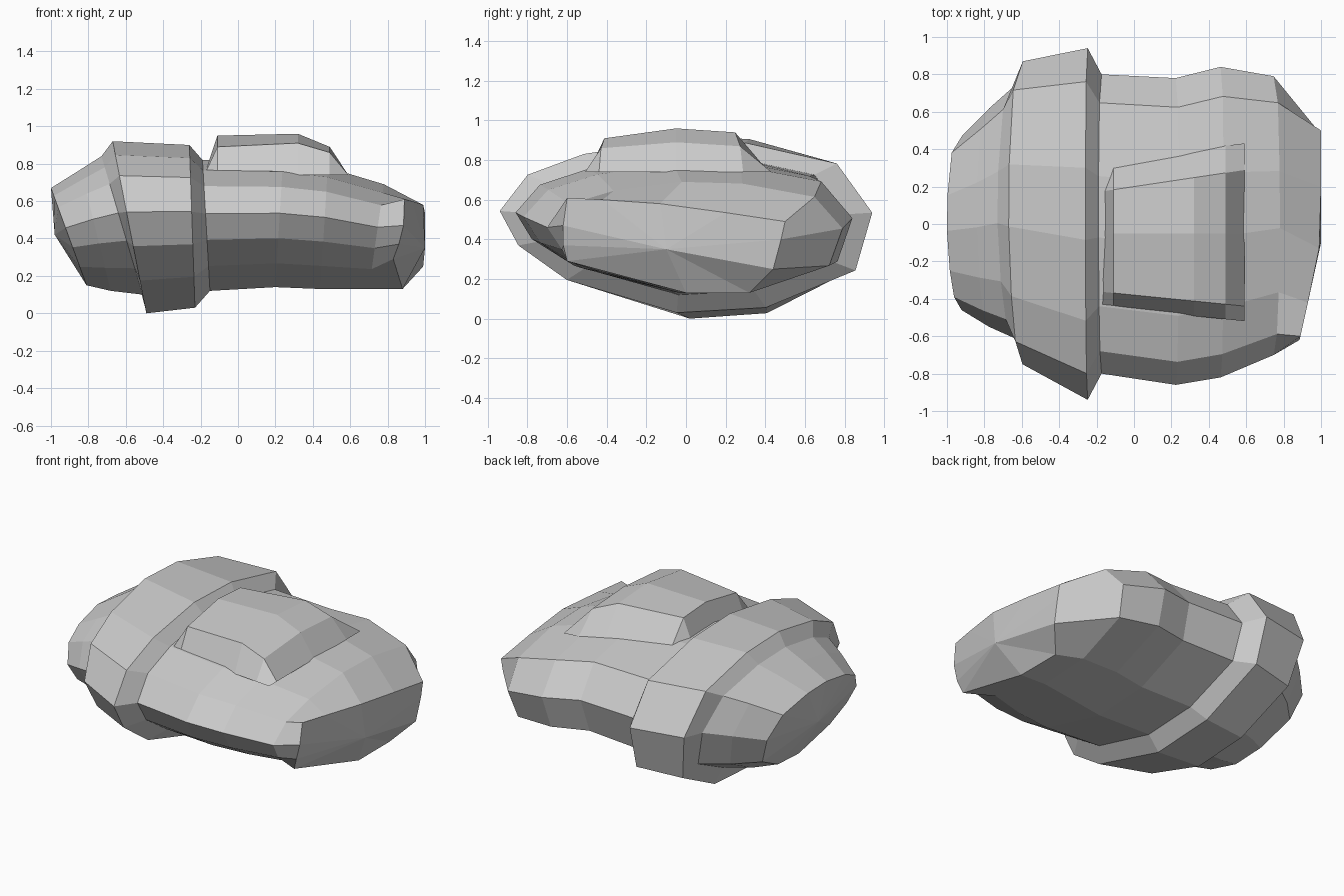
import bpy, bmesh

if "Cube" in bpy.data.objects:
    bpy.data.objects.remove(bpy.data.objects["Cube"])

# Unit cross-section (y, z), lopsided twelve-sided outline
PROFILE = [(-1, .18), (-.85, .6), (-.55, .84), (-.09, 1), (.32, .97), (.81, .73),
           (1, .16), (.91, -.51), (.43, -.94), (-.05, -1), (-.64, -.62), (-.9, -.22)]


def section(x_top, x_bot, y0, y1, z0, z1):
    """Place the outline in a box, leaning from x_bot to x_top."""
    pts = []
    for y, z in PROFILE:
        t = (z + 1) / 2
        pts.append((x_bot + (x_top - x_bot) * t,
                    y0 + (y1 - y0) * (y + 1) / 2,
                    z0 + (z1 - z0) * t))
    return pts


def finish(bm, name):
    bmesh.ops.recalc_face_normals(bm, faces=bm.faces)
    mesh = bpy.data.meshes.new(name)
    bm.to_mesh(mesh)
    bm.free()
    obj = bpy.data.objects.new(name, mesh)
    bpy.context.collection.objects.link(obj)
    return obj


def loft(name, rings, cap_a, cap_b):
    bm = bmesh.new()
    rows = [[bm.verts.new(p) for p in r] for r in rings]
    n = len(PROFILE)
    for a, b in zip(rows, rows[1:]):
        for i in range(n):
            j = (i + 1) % n
            bm.faces.new((a[i], a[j], b[j], b[i]))
    for row, tip in ((rows[0], cap_a), (rows[-1], cap_b)):
        c = bm.verts.new(tip)
        for i in range(n):
            bm.faces.new((row[i], row[(i + 1) % n], c))
    return finish(bm, name)


# Slanted blunt end on the right
right_end = [(.885, -.62, .47), (.89, -.6, .61), (.93, -.42, .6), (.99, -.13, .58),
             (1, .2, .535), (1, .5, .49), (1, .48, .4), (.99, .44, .25),
             (.88, .32, .13), (.88, 0, .13), (.83, -.6, .29), (.86, -.62, .37)]

# Main body: left end, raised band, right body
rings = [section(*s) for s in (
    (-1.0, -.81, -.46, .47, .15, .67),
    (-.84, -.68, -.55, .62, .12, .77),
    (-.73, -.51, -.61, .74, .10, .84),
    (-.67, -.49, -.75, .87, .00, .92),
    (-.26, -.23, -.94, .94, .03, .90),
    (-.19, -.15, -.80, .80, .12, .82),
    (.24, .20, -.86, .78, .14, .81),
    (.48, .44, -.82, .84, .13, .78),
    (.78, .70, -.70, .79, .13, .69))]
loft("body", rings + [right_end], (-.98, .02, .42), (1, -.1, .35))

# Raised pad on top with sloping sides
xs = (-.18, -.11, .32, .49, .59)
ys = (-.46, -.38, -.05, .20, .36)
top = ((.89, .95, .935), (.91, .96, .94), (.86, .89, .87))
bm = bmesh.new()
grid = []
for i, x in enumerate(xs):
    row = []
    for j, y in enumerate(ys):
        inner = 0 < i < 4 and 0 < j < 4
        z = top[i - 1][j - 1] if inner else .74
        skew = (-.1, -.1, 0, .15, .12)[j] * x
        row.append(bm.verts.new((x, y + skew, z)))
    grid.append(row)
for i in range(4):
    for j in range(4):
        bm.faces.new((grid[i][j], grid[i + 1][j], grid[i + 1][j + 1], grid[i][j + 1]))
edge = ([r[0] for r in grid] + grid[-1][1:] + [r[-1] for r in grid[-2::-1]]
        + grid[0][-2:0:-1])
bm.faces.new(edge)
finish(bm, "top_pad")
